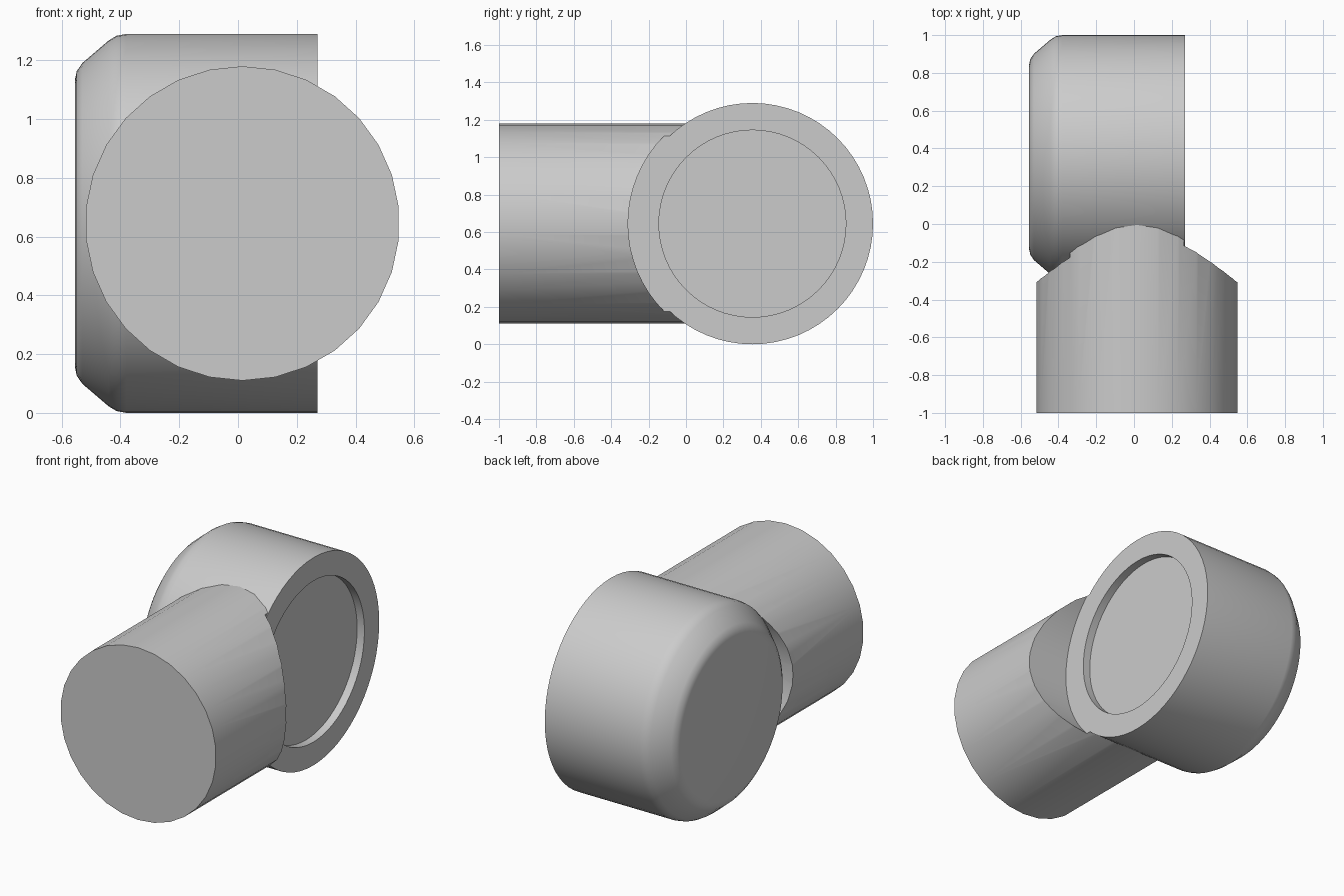
import bpy
import bmesh
import math
from mathutils import Matrix, Vector

cube = bpy.data.objects.get("Cube")
if cube:
    bpy.data.objects.remove(cube, do_unlink=True)

# Single plain grey
grey = bpy.data.materials.new("plain_grey")
grey.use_nodes = True
colour = (0.6, 0.6, 0.6, 1)
grey.diffuse_color = colour
grey.node_tree.nodes["Principled BSDF"].inputs["Base Color"].default_value = colour

DRUM_CENTRE = Vector((0, 0.355, 0.645))
X_AXIS = Matrix.Identity(4)
Y_AXIS = Matrix.Rotation(math.radians(90), 4, "Z")


def lathe(name, profile, sides, centre, turn):
    """Revolve (position, radius) points about an axis, with flat end caps."""
    bm = bmesh.new()
    rings = []
    for along, radius in profile:
        ring = []
        for i in range(sides):
            a = math.tau * i / sides
            point = Vector((along, radius * math.sin(a), radius * math.cos(a)))
            ring.append(bm.verts.new(turn @ point + centre))
        rings.append(ring)
    for low, high in zip(rings, rings[1:]):
        for i in range(sides):
            j = (i + 1) % sides
            bm.faces.new((low[i], low[j], high[j], high[i]))
    bm.faces.new(rings[0])
    bm.faces.new(rings[-1])
    bmesh.ops.recalc_face_normals(bm, faces=bm.faces)
    mesh = bpy.data.meshes.new(name)
    bm.to_mesh(mesh)
    bm.free()
    mesh.materials.append(grey)
    obj = bpy.data.objects.new(name, mesh)
    bpy.context.collection.objects.link(obj)
    return obj


def smooth(obj):
    bpy.ops.object.select_all(action="DESELECT")
    obj.select_set(True)
    bpy.context.view_layer.objects.active = obj
    bpy.ops.object.shade_smooth_by_angle(angle=math.radians(30))


# Drum: rounded chamfer on one end, shallow round recess in the other
drum = lathe("drum", [
    (-0.555, 0.49), (-0.549, 0.518), (-0.53, 0.546), (-0.44, 0.623),
    (-0.413, 0.639), (-0.38, 0.645), (0.27, 0.645), (0.27, 0.5), (0.22, 0.5),
], 64, DRUM_CENTRE, X_AXIS)

# Tube running forward from the drum
tube = lathe("tube", [(-1, 0.535), (0.3, 0.535)], 30,
             Vector((0.015, 0, 0.645)), Y_AXIS)

# Saddle cutter: clears the drum on both sides, bites into it in the middle
cutter = lathe("saddle_cutter", [
    (-1, 0.665), (-0.34, 0.665), (-0.34, 0.625),
    (0.266, 0.625), (0.266, 0.665), (1, 0.665),
], 64, DRUM_CENTRE, X_AXIS)
cutter.hide_render = True

saddle = tube.modifiers.new("saddle", "BOOLEAN")
saddle.operation = "DIFFERENCE"
saddle.solver = "EXACT"
saddle.object = cutter
bpy.ops.object.select_all(action="DESELECT")
tube.select_set(True)
bpy.context.view_layer.objects.active = tube
bpy.ops.object.modifier_apply(modifier=saddle.name)
bpy.data.objects.remove(cutter, do_unlink=True)

for part in (drum, tube):
    smooth(part)
